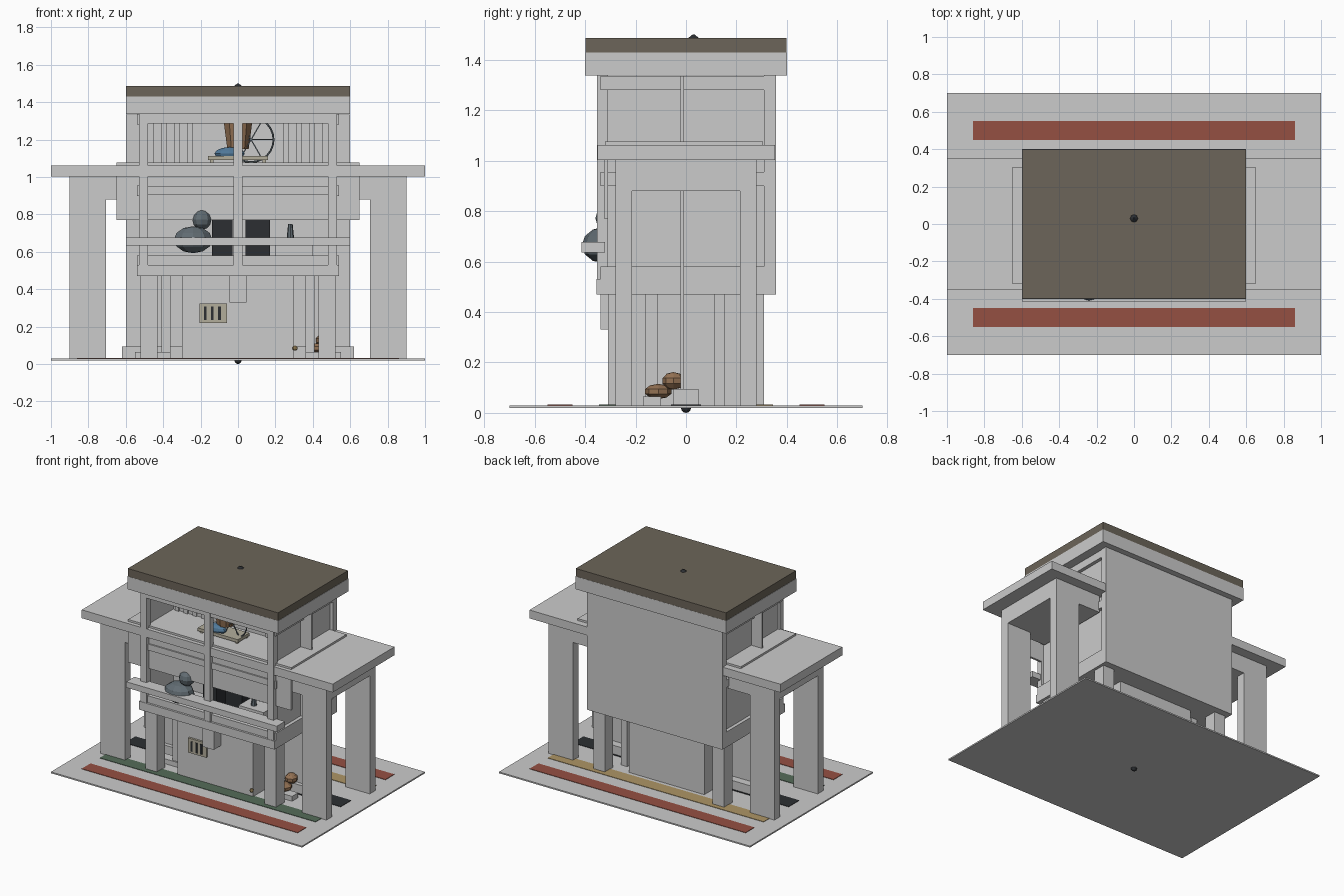
import bpy, math

if "Cube" in bpy.data.objects:
    bpy.data.objects.remove(bpy.data.objects["Cube"])

mats = {}
COL = dict(roof=(.15, .13, .10, 1), red=(.30, .08, .055, 1), green=(.09, .15, .10, 1),
           tan=(.42, .30, .13, 1), dark=(.025, .028, .032, 1), steel=(.12, .15, .17, 1),
           brown=(.30, .17, .09, 1), blue=(.08, .19, .32, 1), cream=(.45, .42, .33, 1))

def finish(o, name, col):
    o.name = name
    if col:
        if col not in mats:
            mats[col] = bpy.data.materials.new(col)
            mats[col].diffuse_color = COL[col]
        o.data.materials.append(mats[col])
    return o

def box(name, x, y, z, col=None):
    """Box from (min, max) ranges."""
    bpy.ops.mesh.primitive_cube_add(size=1, location=[(a + b) / 2 for a, b in (x, y, z)])
    o = bpy.context.object
    o.scale = [b - a for a, b in (x, y, z)]
    return finish(o, name, col)

def pair(name, x, y, z, col=None):
    """Box mirrored left and right."""
    box(name + "_right", x, y, z, col)
    box(name + "_left", (-x[1], -x[0]), y, z, col)

def ball(name, loc, rad, col, seg=10, rings=6):
    bpy.ops.mesh.primitive_uv_sphere_add(segments=seg, ring_count=rings, radius=1, location=loc)
    o = bpy.context.object
    o.scale = rad
    return finish(o, name, col)

def cone(name, loc, r1, r2, h, col, seg=10):
    bpy.ops.mesh.primitive_cone_add(vertices=seg, radius1=r1, radius2=r2, depth=h, location=loc)
    return finish(bpy.context.object, name, col)

# Ground plate with coloured strips
box("base_plate", (-1, 1), (-.7, .7), (.02, .03))
for n, y0, y1, c in [("front_red", -.55, -.45, "red"), ("back_red", .45, .55, "red"),
                     ("front_green", -.345, -.25, "green"), ("back_tan", .25, .345, "tan"),
                     ("middle_dark", -.06, .06, "dark")]:
    box(n + "_strip", (-.86, .86), (y0, y1), (.029, .033), c)
ball("base_stud", (0, 0, .02), (.02, .02, .02), "dark")

# Side gate wings: pillars, header beam
for s, y in (("front", (-.28, -.214)), ("back", (.214, .28))):
    pair("wing_pillar_" + s, (.705, .9), y, (.03, 1.0))
pair("wing_header", (.53, .9), (-.28, .28), (.88, 1.005))
box("upper_floor_slab", (-1, 1), (-.35, .353), (1.003, 1.063))
box("upper_floor_mat", (-.65, .65), (-.322, .305), (1.06, 1.077))
box("front_apron", (-.65, .65), (-.325, -.31), (.77, 1.005))

# Ground level: core, columns, plinth
box("core_block", (-.3, .3), (-.26, .22), (.03, .48))
for s, y in (("front", (-.31, -.215)), ("back", (.215, .31))):
    pair("ground_column_" + s, (.43, .52), y, (.03, .48))
for s, y in (("front", (-.16, -.112)), ("back", (.112, .155))):
    pair("slim_column_" + s, (.36, .41), y, (.03, .48))
pair("column_foot", (.36, .55), (-.17, -.1), (.03, .065))
box("wall_plinth", (-.62, .62), (-.05, .05), (.03, .095))
box("partition_wall", (-.6, .6), (-.022, -.007), (.09, 1.335))

# Main body: floor, back wall, recessed side walls with frames
box("lower_floor", (-.54, .54), (-.355, .355), (.47, .53))
box("back_wall", (-.54, .54), (.31, .357), (.47, 1.34))
pair("side_panel", (.5, .515), (-.34, .32), (.5, 1.335))
pair("side_top_beam", (.5, .54), (-.34, .32), (1.28, 1.335))
pair("side_middle_beam", (.5, .54), (-.34, .32), (.9, .955))
pair("side_bottom_beam", (.5, .54), (-.34, .32), (.52, .58))

# Front frame: posts, beams, balcony rail
pair("front_post", (.482, .53), (-.352, -.31), (.47, 1.34))
box("front_middle_post", (-.025, .025), (-.352, -.315), (.47, 1.34))
box("front_hanging_bracket", (-.045, .045), (-.34, -.25), (.33, .475))
box("front_sill", (-.49, .49), (-.34, -.315), (.525, .58))
box("front_top_beam", (-.5, .5), (-.35, -.31), (1.285, 1.34))
box("front_under_slab_beam", (-.5, .5), (-.335, -.32), (.905, .95))
box("balcony_rail", (-.6, .6), (-.415, -.322), (.635, .677))

# Slats on the partition wall in the upper room
for i in range(4):
    pair(f"wall_slat_{i}", (.24 + i * .07, .27 + i * .07), (-.032, -.02), (1.075, 1.335))

# Roof
box("eave_slab", (-.6, .6), (-.4, .4), (1.338, 1.43))
box("roof_plate", (-.598, .598), (-.399, .399), (1.428, 1.487), "roof")
cone("roof_knob", (0, .03, 1.49), .03, .004, .02, "dark", 8)

# Slotted vent on the core front
box("vent_plate", (-.205, -.06), (-.275, -.258), (.22, .325), "cream")
for i in range(3):
    x = -.182 + i * .038
    box(f"vent_slot_{i}", (x, x + .014), (-.28, -.27), (.235, .307), "dark")

# Figure leaning on the balcony
ball("balcony_body", (-.24, -.325, .665), (.108, .088, .072), "steel")
ball("balcony_head", (-.193, -.305, .772), (.054, .054, .054), "steel")

# Resting figure at ground level
ball("resting_head", (.46, -.05, .127), (.045, .045, .035), "brown", 8, 5)
ball("resting_body", (.44, -.11, .085), (.06, .055, .03), "brown", 8, 5)
ball("small_bead", (.305, -.28, .085), (.014, .014, .014), "tan", 8, 5)

# Upper room: workbench, wheel, seated figure
box("workbench_top", (-.16, .16), (-.23, -.1), (1.09, 1.112), "cream")
for x in (-.15, .13):
    for y in (-.22, -.12):
        box("workbench_leg", (x, x + .02), (y, y + .02), (1.07, 1.1), "cream")
cone("figure_torso", (0, -.14, 1.24), .06, .085, .18, "brown")
ball("blue_bundle", (-.045, -.19, 1.125), (.085, .04, .035), "blue")
bpy.ops.mesh.primitive_torus_add(major_segments=24, minor_segments=6, major_radius=.12,
                                 minor_radius=.005, location=(.07, -.17, 1.2),
                                 rotation=(math.pi / 2, 0, 0))
finish(bpy.context.object, "wheel_rim", "steel")
for i in range(3):
    o = box("wheel_spoke", (-.05, .19), (-.173, -.167), (1.197, 1.203), "steel")
    o.rotation_euler.y = i * math.pi / 3

# Lower room: dark seats and a small jar
box("dark_seat_left", (-.14, -.03), (-.2, -.1), (.53, .8), "dark")
box("dark_seat_right", (.04, .17), (-.2, -.1), (.53, .8), "dark")
cone("jar", (.28, -.22, .71), .02, .012, .08, "steel", 8)
box("lower_table", (.2, .4), (-.28, -.15), (.53, .67))

for m in bpy.data.materials:
    if m.users and not m.is_grease_pencil:
        m.use_nodes = True
        m.node_tree.nodes["Principled BSDF"].inputs["Base Color"].default_value = m.diffuse_color
